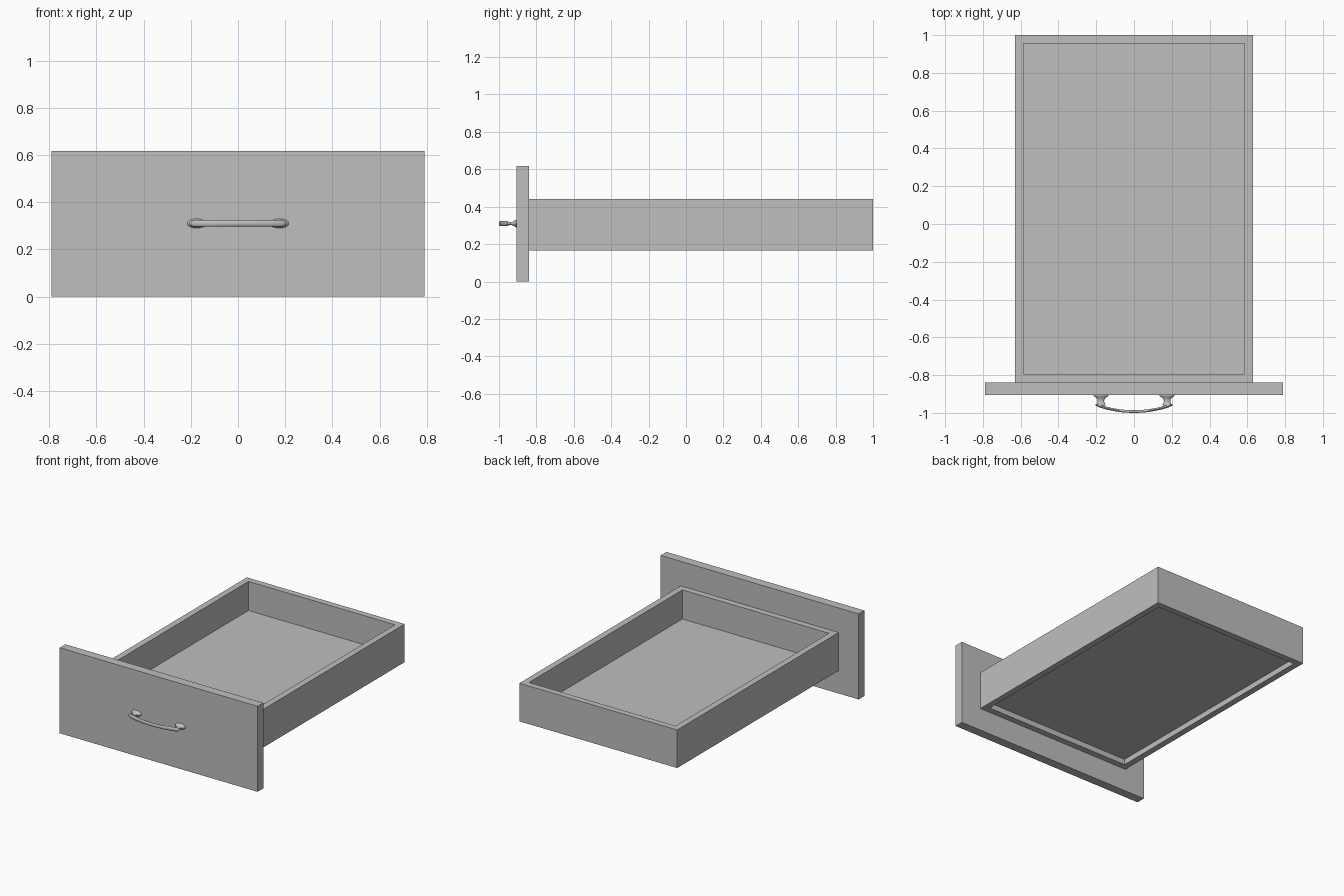
import bpy, bmesh, math
from mathutils import Vector

cube = bpy.data.objects.get("Cube")
if cube:
    bpy.data.objects.remove(cube, do_unlink=True)

grey = bpy.data.materials.new("plain_grey")
grey.use_nodes = True
colour = (0.52, 0.52, 0.52, 1)
grey.diffuse_color = colour
grey.node_tree.nodes["Principled BSDF"].inputs["Base Color"].default_value = colour


def finish(name, bm):
    bmesh.ops.recalc_face_normals(bm, faces=bm.faces)
    mesh = bpy.data.meshes.new(name)
    bm.to_mesh(mesh)
    bm.free()
    mesh.materials.append(grey)
    obj = bpy.data.objects.new(name, mesh)
    bpy.context.collection.objects.link(obj)
    return obj


def box(name, low, high):
    low, high = Vector(low), Vector(high)
    bm = bmesh.new()
    bmesh.ops.create_cube(bm, size=1)
    for v in bm.verts:
        v.co = (low + high) / 2 + v.co * (high - low)
    return finish(name, bm)


def loft(name, rings):
    """Skin a list of closed rings and cap both ends."""
    bm = bmesh.new()
    loops = [[bm.verts.new(p) for p in ring] for ring in rings]
    n = len(loops[0])
    for a, b in zip(loops, loops[1:]):
        for i in range(n):
            j = (i + 1) % n
            bm.faces.new((a[i], a[j], b[j], b[i]))
    bm.faces.new(loops[0])
    bm.faces.new(loops[-1])
    obj = finish(name, bm)
    bpy.ops.object.select_all(action='DESELECT')
    obj.select_set(True)
    bpy.context.view_layer.objects.active = obj
    bpy.ops.object.shade_smooth_by_angle(angle=math.radians(40))
    return obj


def circle(n):
    return [(math.cos(2 * math.pi * i / n), math.sin(2 * math.pi * i / n)) for i in range(n)]


# Drawer front
FRONT, JOIN = -0.905, -0.84
box("front_panel", (-0.79, FRONT, 0), (0.79, JOIN, 0.617))

# Tray: one open frame with a recessed floor
W, T, BOTTOM, TOP = 0.63, 0.045, 0.165, 0.44


def rectangle(w, y0, y1, z):
    return [(-w, y0, z), (w, y0, z), (w, y1, z), (-w, y1, z)]


bm = bmesh.new()
inner = (W - T, JOIN + T, 1 - T)
outline = [rectangle(W, JOIN, 1, BOTTOM), rectangle(W, JOIN, 1, TOP),
           rectangle(*inner, TOP), rectangle(*inner, BOTTOM)]
loops = [[bm.verts.new(p) for p in ring] for ring in outline]
for k in range(4):
    a, b = loops[k], loops[(k + 1) % 4]
    for i in range(4):
        j = (i + 1) % 4
        bm.faces.new((a[i], a[j], b[j], b[i]))
finish("tray_walls", bm)
box("tray_floor", (-W + T, JOIN + T, 0.205), (W - T, 1 - T, 0.23))

# Handle bow: a flattened bar, arched forward and rounded at the ends
Z = 0.31
rings = []
for k in range(33):
    s = -math.cos(math.pi * k / 32)
    x = 0.205 * s
    outer = -1 + 0.036 * s * s
    back = -0.986 + 0.038 * s * s
    end = max(0.15, math.sqrt(max(0, 1 - abs(s) ** 16)))
    mid, thick = (outer + back) / 2, (back - outer) / 2 * end
    tall = (0.0125 + 0.003 * s * s) * end
    rings.append([(x, mid + thick * c, Z + tall * d) for c, d in circle(16)])
loft("handle_bow", rings)

# Handle feet: oval flanges that narrow to a neck
profile = [(FRONT, 0.040, 0.020), (-0.909, 0.040, 0.020), (-0.914, 0.035, 0.017),
           (-0.920, 0.025, 0.013), (-0.930, 0.018, 0.009), (-0.940, 0.017, 0.008),
           (-0.950, 0.021, 0.011), (-0.960, 0.024, 0.013)]
for side, x in (("left", 0.175), ("right", -0.175)):
    loft(side + "_handle_foot",
         [[(x + rx * c, y, Z + rz * d) for c, d in circle(24)] for y, rx, rz in profile])
